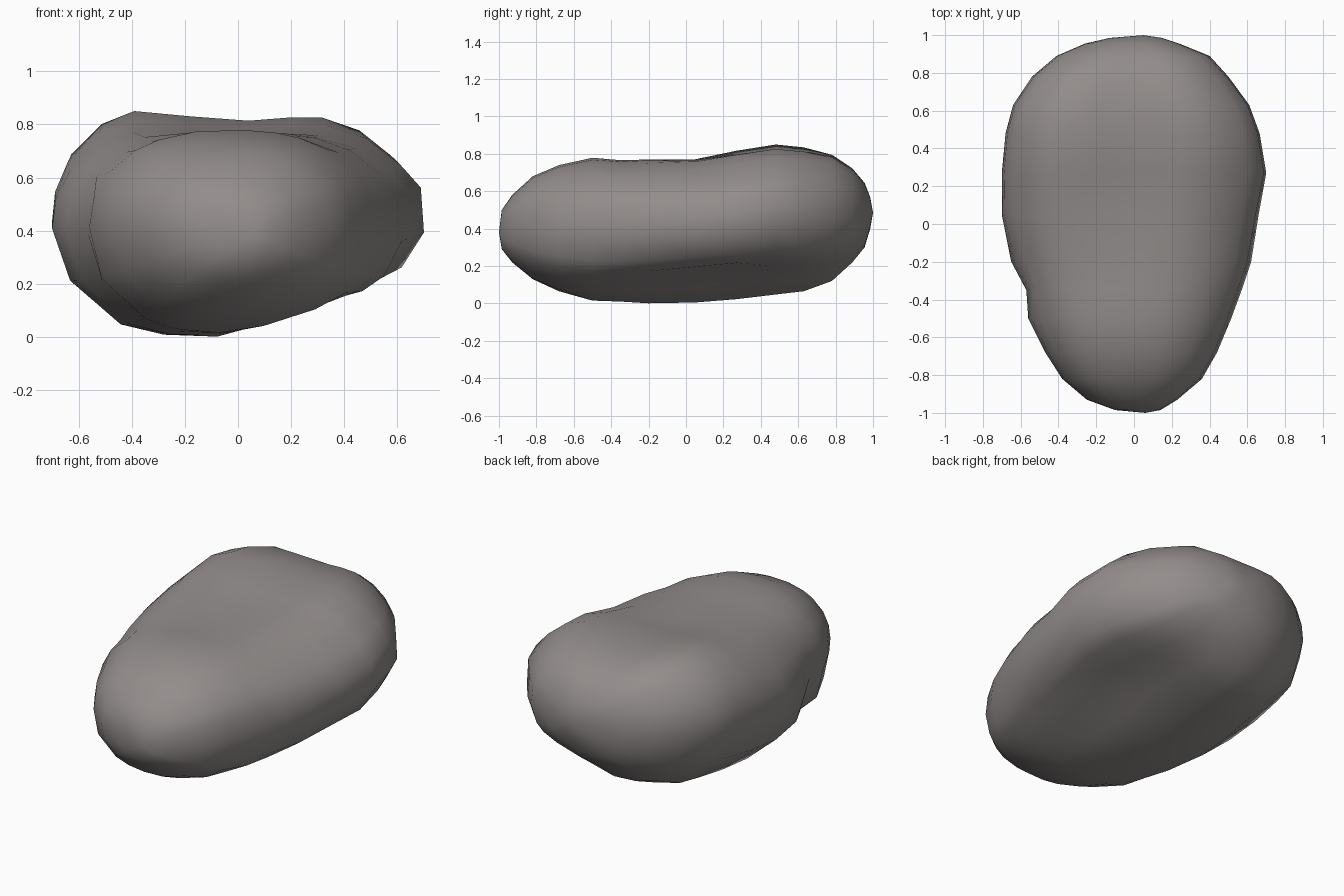
import bpy, bmesh, math

if "Cube" in bpy.data.objects:
    bpy.data.objects.remove(bpy.data.objects["Cube"])

# Stations along the stone: y, left x, right x, bottom z, top z
STATIONS = [
    (-0.985, -0.10, 0.14, 0.29, 0.50),
    (-0.93, -0.25, 0.23, 0.22, 0.58),
    (-0.82, -0.38, 0.36, 0.13, 0.68),
    (-0.68, -0.47, 0.44, 0.065, 0.74),
    (-0.50, -0.56, 0.515, 0.015, 0.78),
    (-0.35, -0.605, 0.57, 0.01, 0.77),
    (-0.20, -0.65, 0.62, 0.00, 0.78),
    (0.05, -0.70, 0.66, 0.00, 0.785),
    (0.27, -0.70, 0.70, 0.015, 0.82),
    (0.48, -0.68, 0.665, 0.045, 0.85),
    (0.63, -0.64, 0.61, 0.065, 0.835),
    (0.78, -0.54, 0.50, 0.12, 0.805),
    (0.89, -0.41, 0.40, 0.22, 0.73),
    (0.955, -0.26, 0.24, 0.30, 0.65),
    (0.985, -0.13, 0.15, 0.40, 0.57),
]

# Lopsided mid-body section: u across (-1..1), v up (0..1)
SECTION = [
    (-1, .52), (-.985, .66), (-.92, .80), (-.75, .94), (-.57, 1), (-.25, .975),
    (.07, .955), (.30, .97), (.48, .97), (.69, .91), (.87, .79), (.985, .68),
    (1, .47), (.88, .29), (.75, .22), (.50, .17), (.20, .08), (-.10, 0),
    (-.38, .01), (-.62, .06), (-.90, .27),
]


def smooth(a, b, x):
    t = max(0, min(1, (x - a) / (b - a)))
    return t * t * (3 - 2 * t)


def bump(x, y, cx, cy, r):
    return math.exp(-((x - cx) ** 2 + (y - cy) ** 2) / (r * r))


def rounded(u, v, n=2.3):
    """Same direction on a plain rounded oval, used towards the ends."""
    a = math.atan2(2 * v - 1, u)
    c, s = math.cos(a), math.sin(a)
    r = (abs(c) ** n + abs(s) ** n) ** (-1 / n)
    return c * r, 0.5 + 0.5 * s * r


bm = bmesh.new()
rings = []
for y, xl, xr, zb, zt in STATIONS:
    back = 1 - 0.7 * smooth(0.6, 1.0, y)
    w_low = smooth(-0.85, 0.0, y) * back
    w_top = smooth(-0.55, 0.45, y) * back    # top stays domed further back
    ring = []
    for u, v in SECTION:
        w = w_top if v > 0.6 else w_low
        ou, ov = rounded(u, v)
        uu, vv = ou + (u - ou) * w, ov + (v - ov) * w
        x = (xl + xr) / 2 + uu * (xr - xl) / 2
        z = zb + vv * (zt - zb)
        if v < 0.3:      # hollow under the right side
            z += 0.05 * bump(x, y, 0.30, 0.20, 0.28)
        if u < -0.8 and v < 0.7:    # small nick in the left flank
            x += 0.035 * bump(0, y, 0, -0.35, 0.06)
        ring.append(bm.verts.new((x, y, z)))
    rings.append(ring)

n = len(SECTION)
for a, b in zip(rings, rings[1:]):
    for i in range(n):
        j = (i + 1) % n
        bm.faces.new((a[i], a[j], b[j], b[i]))

# Blunt end tips
for ring, tip in ((rings[0], (0.06, -1.0, 0.38)), (rings[-1], (0.05, 1.0, 0.485))):
    p = bm.verts.new(tip)
    for i in range(n):
        bm.faces.new((ring[i], ring[(i + 1) % n], p))

bmesh.ops.recalc_face_normals(bm, faces=bm.faces)
for f in bm.faces:
    f.smooth = True

mesh = bpy.data.meshes.new("stone")
bm.to_mesh(mesh)
bm.free()
stone = bpy.data.objects.new("stone", mesh)
bpy.context.collection.objects.link(stone)

# Warm grey stone colour
mat = bpy.data.materials.new("warm grey")
mat.diffuse_color = (0.29, 0.267, 0.26, 1)
mat.use_nodes = True
mat.node_tree.nodes["Principled BSDF"].inputs["Base Color"].default_value = mat.diffuse_color
mesh.materials.append(mat)
